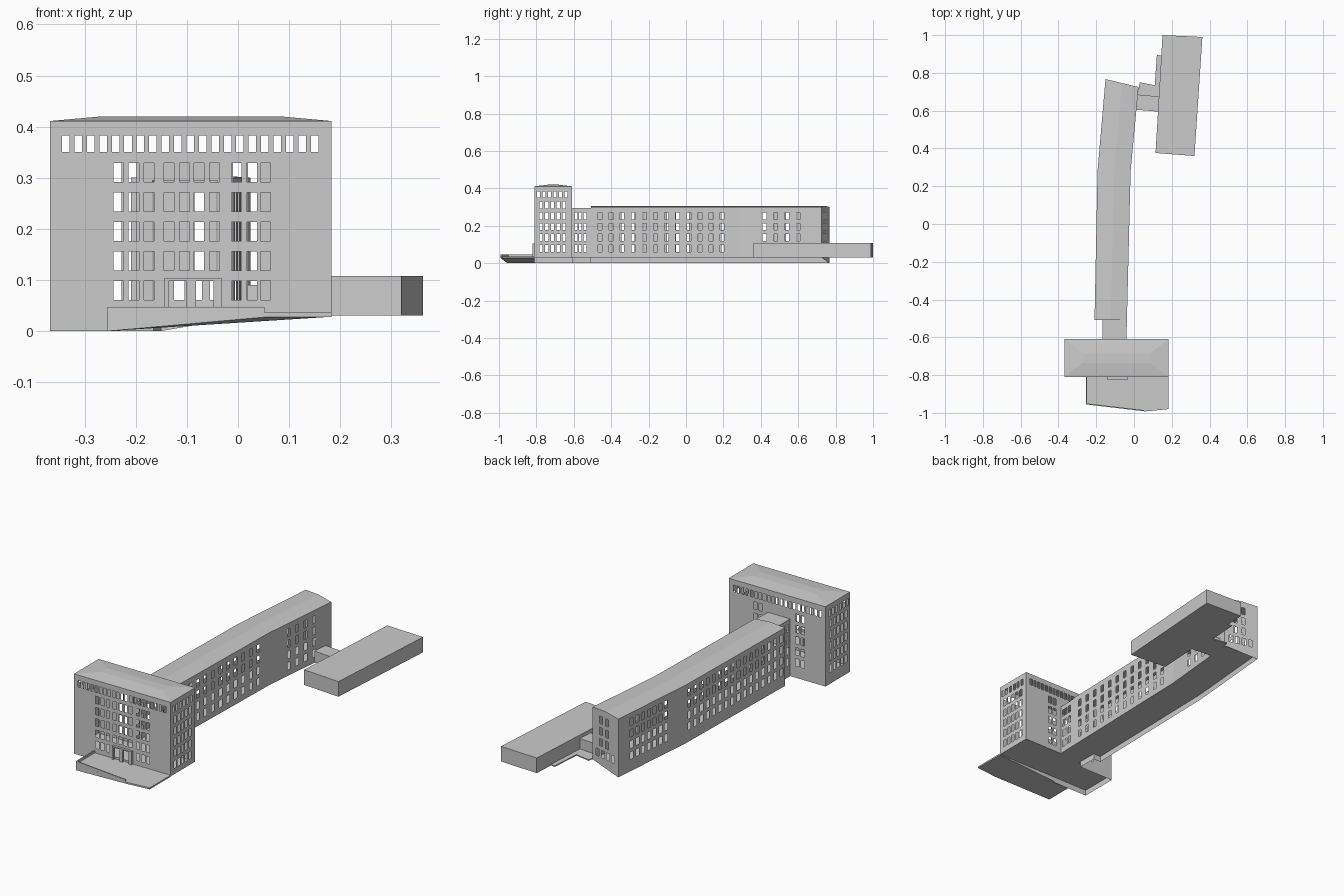
import bpy, bmesh

if "Cube" in bpy.data.objects:
    bpy.data.objects.remove(bpy.data.objects["Cube"])

mat = bpy.data.materials.new("plain grey")
mat.diffuse_color = (0.6, 0.6, 0.6, 1)
mat.use_nodes = True
mat.node_tree.nodes["Principled BSDF"].inputs["Base Color"].default_value = mat.diffuse_color


def add(name, bm):
    bmesh.ops.remove_doubles(bm, verts=bm.verts, dist=1e-5)
    me = bpy.data.meshes.new(name)
    bm.to_mesh(me)
    bm.free()
    me.materials.append(mat)
    bpy.context.collection.objects.link(bpy.data.objects.new(name, me))


def sheet(name, faces):
    bm = bmesh.new()
    for f in faces:
        bm.faces.new([bm.verts.new(p) for p in f])
    add(name, bm)


def prism(name, pts, bottom, top):
    """Closed block over a ground outline; bottom may be a function of x."""
    low = [(x, y, bottom(x) if callable(bottom) else bottom) for x, y in pts]
    high = [(x, y, top) for x, y in pts]
    n = len(pts)
    sheet(name, [low[::-1], high] + [[low[i], low[(i + 1) % n], high[(i + 1) % n], high[i]]
                                     for i in range(n)])


def box(name, x0, x1, y0, y1, z0, z1):
    prism(name, [(x0, y0), (x1, y0), (x1, y1), (x0, y1)], z0, z1)


def wall(name, a, b, z0, z1, axis, holes):
    """Thin wall from a to b with open rectangles (u0, u1, v0, v1); u is x or y."""
    lo, hi = sorted((a[axis], b[axis]))
    us = {lo, hi}
    vs = {z0, z1}
    for h in holes:
        us |= {min(max(u, lo), hi) for u in h[:2]}
        vs |= {min(max(v, z0), z1) for v in h[2:]}
    us, vs = sorted(us, reverse=a[axis] > b[axis]), sorted(vs)

    def at(u, v):
        t = (u - a[axis]) / (b[axis] - a[axis])
        return (a[0] + t * (b[0] - a[0]), a[1] + t * (b[1] - a[1]), v)
    faces = []
    for u0, u1 in zip(us, us[1:]):
        for v0, v1 in zip(vs, vs[1:]):
            u, v = (u0 + u1) / 2, (v0 + v1) / 2
            if not any(h[0] < u < h[1] and h[2] < v < h[3] for h in holes):
                faces.append([at(u0, v0), at(u1, v0), at(u1, v1), at(u0, v1)])
    sheet(name, faces)


def spread(first, last, n):
    return [first + (last - first) * i / (n - 1) for i in range(n)]


def windows(centres, rows, w):
    return [(c - w / 2, c + w / 2, r, r + h) for c in centres for r, h in rows]


ROWS = [(0.061 + 0.0577 * i, 0.037) for i in range(5)]
TOP = [(0.35, 0.033)]
FLOOR = 0.03

# Tower
X0, X1, Y0, Y1, H = -0.368, 0.183, -0.81, -0.61, 0.411
top_row = windows(spread(-0.337, 0.150, 21), TOP, 0.0147)
left3, mid4, right3 = [-0.234, -0.204, -0.174], [-0.135, -0.105, -0.076, -0.046], [-0.003, 0.027, 0.054]
doors = [(-0.135, -0.101, 0.047, 0.098), (-0.082, -0.048, 0.047, 0.098)]
no_skirt = [(-0.165, X1, 0, FLOOR)]
wall("tower_front", (X0, Y0), (X1, Y0), 0, H, 0,
     top_row + windows(left3 + right3, ROWS, 0.0196) + windows(mid4, ROWS[1:], 0.0196) + doors + no_skirt)
wall("tower_back", (X1, Y1), (X0, Y1), 0, H, 0,
     top_row + windows([-0.238, -0.208, 0.0, 0.029], ROWS, 0.0196) + no_skirt
     + [(-0.167, -0.04, FLOOR, 0.295)])
side = windows(spread(-0.789, -0.642, 6), TOP, 0.0147) + windows(spread(-0.775, -0.652, 5), ROWS, 0.018)
wall("tower_right", (X1, Y0), (X1, Y1), FLOOR, H, 1, side)
wall("tower_left", (X0, Y1), (X0, Y0), 0, H, 1, side)
sheet("tower_floor", [[(X0, Y0, FLOOR), (X0, Y1, FLOOR), (X1, Y1, FLOOR), (X1, Y0, FLOOR)]])

# Tower hip roof
e = [(X0, Y0, H), (X1, Y0, H), (X1, Y1, H), (X0, Y1, H)]
r = [(-0.268, -0.735, 0.42), (0.084, -0.735, 0.42), (0.084, -0.685, 0.42), (-0.268, -0.685, 0.42)]
sheet("tower_roof", [r] + [[e[i], e[(i + 1) % 4], r[(i + 1) % 4], r[i]] for i in range(4)])

# Entrance porch frame
for i, (a, b) in enumerate([(-0.144, -0.135), (-0.101, -0.082), (-0.048, -0.032)]):
    box(f"porch_post_{i}", a, b, -0.822, Y0, 0.035, 0.098)
box("porch_lintel", -0.144, -0.032, -0.822, Y0, 0.098, 0.104)

# Terrace with sloping underside and parapet
prism("terrace", [(-0.255, Y0), (-0.255, -0.955), (0.06, -0.992), (X1, -0.98), (X1, Y0)],
      lambda x: 0.028 * min(max((x + 0.25) / 0.3, 0), 1), 0.036)
prism("parapet_front", [(-0.255, -0.955), (0.052, -0.991), (0.052, -0.985), (-0.255, -0.949)], 0.034, 0.047)
box("parapet_left", -0.255, -0.249, -0.952, Y0, 0.034, 0.047)

# Long wing: walls bend partway along
W = 0.30
R0, R1, R2 = (-0.04, Y1), (-0.018, 0.28), (0.024, 0.725)
L2, L1, L0 = (-0.151, 0.767), (-0.193, 0.28), (-0.209, -0.508)
C1, C0 = (-0.167, -0.508), (-0.167, Y1)
RS = (-0.0375, -0.508)
R4 = ROWS[:4]
link_win = windows([-0.6 + 0.012, -0.566, -0.54], R4, 0.014)
wall("link_right", R0, RS, FLOOR, 0.295, 1, link_win)
wall("link_left", C1, C0, 0, 0.295, 1, link_win)
wall("wing_right_a", RS, R1, FLOOR, W, 1, windows(spread(-0.46, 0.193, 12), R4, 0.021))
wall("wing_right_b", R1, R2, FLOOR, W, 1, windows(spread(0.42, 0.6, 4), R4, 0.021))
wall("wing_left_b", L2, L1, 0, W, 1, windows(spread(0.67, 0.42, 7), R4, 0.021))
wall("wing_left_a", L1, L0, 0, W, 1, windows(spread(0.25, -0.48, 16), R4, 0.021))
wall("wing_step", L0, C1, 0, W, 0, [])
wall("wing_end", R2, L2, FLOOR, W, 0,
     windows([-0.032, -0.075], R4[1:], 0.02) + windows([-0.01, -0.045, -0.08, -0.115], R4[:1], 0.02))
sheet("wing_end_skirt", [[(*R2, FLOOR), (*L2, 0), (*L2, FLOOR)]])
sheet("wing_floor", [[(*p, FLOOR) for p in q] for q in
                     ([R0, C0, C1, RS], [RS, L0, L1, R1], [R1, L1, L2, R2])])

# Wing roof: shallow gable, and flat roof on the link
pairs = [(L0, RS), (L1, R1), (L2, R2)]
ridge = [((a[0] + b[0]) / 2, (a[1] + b[1]) / 2, 0.307) for a, b in pairs]
faces = [[(*R0, 0.295), (*RS, 0.295), (*C1, 0.295), (*C0, 0.295)],
         [(*C1, 0.295), (*RS, 0.295), (*RS, W), ridge[0], (*C1, W)],
         [(*L0, W), (*C1, W), ridge[0]],
         [(*R2, W), (*L2, W), ridge[2]]]
for i in range(2):
    (la, ra), (lb, rb) = pairs[i], pairs[i + 1]
    faces += [[(*la, W), ridge[i], ridge[i + 1], (*lb, W)],
              [ridge[i], (*ra, W), (*rb, W), ridge[i + 1]]]
sheet("wing_roof", faces)

# Low annex, its link block and the walkway behind
prism("annex", [(0.114, 0.376), (0.32, 0.36), (0.362, 0.99), (0.151, 1.0)], FLOOR, 0.108)
prism("annex_link", [(0.013, 0.605), (0.128, 0.595), (0.133, 0.675), (0.02, 0.685)], FLOOR, 0.09)
prism("walkway", [(0.02, 0.685), (0.133, 0.675), (0.146, 0.892), (0.121, 0.895), (0.11, 0.735), (0.03, 0.75)],
      FLOOR, 0.036)
